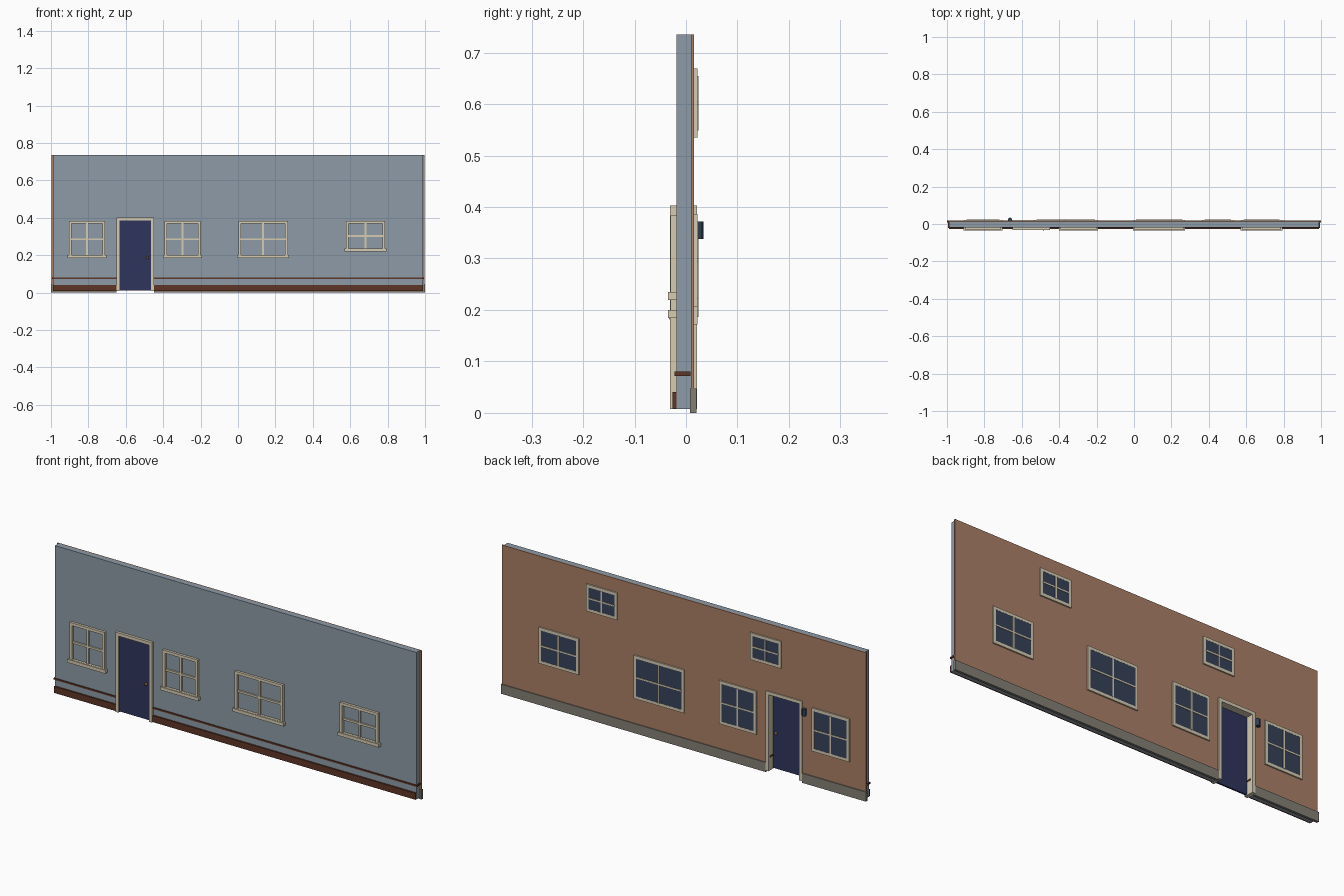
import bpy, bmesh, math

if "Cube" in bpy.data.objects:
    bpy.data.objects.remove(bpy.data.objects["Cube"])


def mat(name, r, g, b):
    lin = [((c / 255 + 0.055) / 1.055) ** 2.4 for c in (r, g, b)]
    m = bpy.data.materials.new(name)
    m.diffuse_color = (*lin, 1)
    m.use_nodes = True
    m.node_tree.nodes["Principled BSDF"].inputs["Base Color"].default_value = m.diffuse_color
    return m


BLUE = mat("blue grey plaster", 141, 155, 167)
BRICK = mat("brick render", 170, 128, 103)
TRIM = mat("cream trim", 214, 204, 178)
DOOR = mat("navy door", 47, 53, 92)
WOOD = mat("dark wood", 94, 53, 37)
STONE = mat("grey stone", 132, 127, 117)
GLASS = mat("dark glass", 55, 66, 90)
LAMP = mat("lamp metal", 47, 64, 88)
KNOB = mat("brass knob", 150, 92, 60)


def finish(bm, name, m):
    bmesh.ops.recalc_face_normals(bm, faces=bm.faces)
    me = bpy.data.meshes.new(name)
    bm.to_mesh(me)
    bm.free()
    me.materials.append(m)
    ob = bpy.data.objects.new(name, me)
    bpy.context.collection.objects.link(ob)
    return ob


def boxes(name, m, items):
    """One object from boxes given as (x0, x1, y0, y1, z0, z1)."""
    bm = bmesh.new()
    for x0, x1, y0, y1, z0, z1 in items:
        for v in bmesh.ops.create_cube(bm, size=1)["verts"]:
            v.co = (x1 if v.co.x > 0 else x0,
                    y1 if v.co.y > 0 else y0,
                    z1 if v.co.z > 0 else z0)
    return finish(bm, name, m)


def slab(name, m, pts, y0, y1):
    """Extrude an x-z outline from y0 to y1."""
    bm = bmesh.new()
    f = bm.faces.new([bm.verts.new((x, y0, z)) for x, z in pts])
    r = bmesh.ops.extrude_face_region(bm, geom=[f])
    for v in r["geom"]:
        if isinstance(v, bmesh.types.BMVert):
            v.co.y = y1
    if not f.is_valid or len(bm.faces) < len(pts) + 2:
        bm.faces.new([v for v in bm.verts if v.co.y == y0])
    return finish(bm, name, m)


DX0, DX1, DTOP = -0.65, -0.45, 0.403   # outer edges of door frame


def wall_outline(hx, z0, z1):
    a, b, t = DX0 + 0.005, DX1 - 0.005, DTOP - 0.005
    return [(-hx, z0), (a, z0), (a, t), (b, t), (b, z0), (hx, z0), (hx, z1), (-hx, z1)]


# Wall: inner plaster leaf and outer brick leaf, with a door opening
slab("inner_wall", BLUE, wall_outline(0.99, 0.008, 0.735), -0.018, 0.0095)
slab("outer_wall", BRICK, wall_outline(0.998, 0.008, 0.735), 0.0095, 0.0155)


# Horizontal strips interrupted by the door
def strip(name, m, hx, y0, y1, z0, z1, poke=0.0):
    boxes(name, m, [(-hx, DX0 + poke, y0, y1, z0, z1),
                    (DX1 - poke, hx, y0, y1, z0, z1)])


strip("baseboard", WOOD, 0.99, -0.026, -0.018, 0.009, 0.041)
strip("rail", WOOD, 0.995, -0.022, 0.009, 0.072, 0.08, 0.018)
strip("stone_plinth", STONE, 1.0, 0.008, 0.02, 0.0, 0.047)

# Door frame through the wall, door leaf and knobs
P = 0.016
boxes("door_frame", TRIM, [
    (DX0, DX0 + P, -0.031, 0.021, 0.008, DTOP - P),
    (DX1 - P, DX1, -0.031, 0.021, 0.008, DTOP - P),
    (DX0, DX1, -0.031, 0.021, DTOP - P, DTOP)])
boxes("door_leaf", DOOR, [(DX0 + P, DX1 - P, -0.024, -0.015, 0.012, DTOP - P)])
for name, y in (("front_knob", -0.027), ("back_knob", -0.012)):
    bpy.ops.mesh.primitive_uv_sphere_add(segments=12, ring_count=8, radius=0.007,
                                         location=(-0.484, y, 0.187))
    ob = bpy.context.object
    ob.name = name
    ob.data.materials.append(KNOB)
    bpy.ops.object.shade_smooth_by_angle()


def ring(x0, x1, y0, y1, z0, z1, w):
    return [(x0, x0 + w, y0, y1, z0, z1), (x1 - w, x1, y0, y1, z0, z1),
            (x0 + w, x1 - w, y0, y1, z1 - w, z1), (x0 + w, x1 - w, y0, y1, z0, z0 + w)]


def cross(x0, x1, y0, y1, z0, z1, w):
    cx, cz, h = (x0 + x1) / 2, (z0 + z1) / 2, w / 2
    return [(cx - h, cx + h, y0, y1, z0, z1),
            (x0, cx - h, y0, y1, cz - h, cz + h), (cx + h, x1, y0, y1, cz - h, cz + h)]


# Room-side windows: frame, glazing bars and sill on the plaster
def front_window(name, x0, x1, z0, z1):
    w = 0.014
    boxes(name + "_frame", TRIM, ring(x0, x1, -0.03, -0.018, z0, z1, w))
    boxes(name + "_bars", TRIM,
          cross(x0 + w, x1 - w, -0.026, -0.018, z0 + w, z1 - w, 0.01))
    boxes(name + "_sill", TRIM,
          [(x0 - 0.008, x1 + 0.008, -0.035, -0.018, z0 - 0.003, z0 + 0.013)])


# Street-side windows: frame, dark glass and thin bars on the brick
def back_window(name, x0, x1, z0, z1):
    w = 0.014
    g = (x0 + w, x1 - w)
    boxes(name + "_frame", TRIM, ring(x0, x1, 0.0155, 0.0222, z0, z1, w))
    boxes(name + "_glass", GLASS, [(*g, 0.0155, 0.0215, z0 + w, z1 - w)])
    boxes(name + "_bars", TRIM, cross(*g, 0.0215, 0.024, z0 + w, z1 - w, 0.007))


# Ground floor windows appear on both sides of the wall
for i, (x0, x1, z0) in enumerate([(-0.903, -0.71, 0.187), (-0.394, -0.201, 0.187),
                                  (0.002, 0.266, 0.187), (0.578, 0.787, 0.222)], 1):
    front_window(f"front_window_{i}", x0, x1, z0, 0.384)
    back_window(f"back_window_{i}", x0 - 0.006, x1 + 0.006, z0 - 0.015, 0.386)
# Upper floor windows only on the street side
back_window("upper_window_1", -0.535, -0.365, 0.535, 0.669)
back_window("upper_window_2", 0.363, 0.533, 0.535, 0.669)

# Wall lamp beside the door
bpy.ops.mesh.primitive_cylinder_add(vertices=12, radius=0.0105, depth=0.034,
                                    location=(-0.663, 0.0235, 0.355))
lamp = bpy.context.object
lamp.name = "wall_lamp"
lamp.data.materials.append(LAMP)
bpy.ops.object.shade_smooth_by_angle()
boxes("lamp_bracket", LAMP, [(-0.668, -0.658, 0.0155, 0.024, 0.345, 0.365)])
